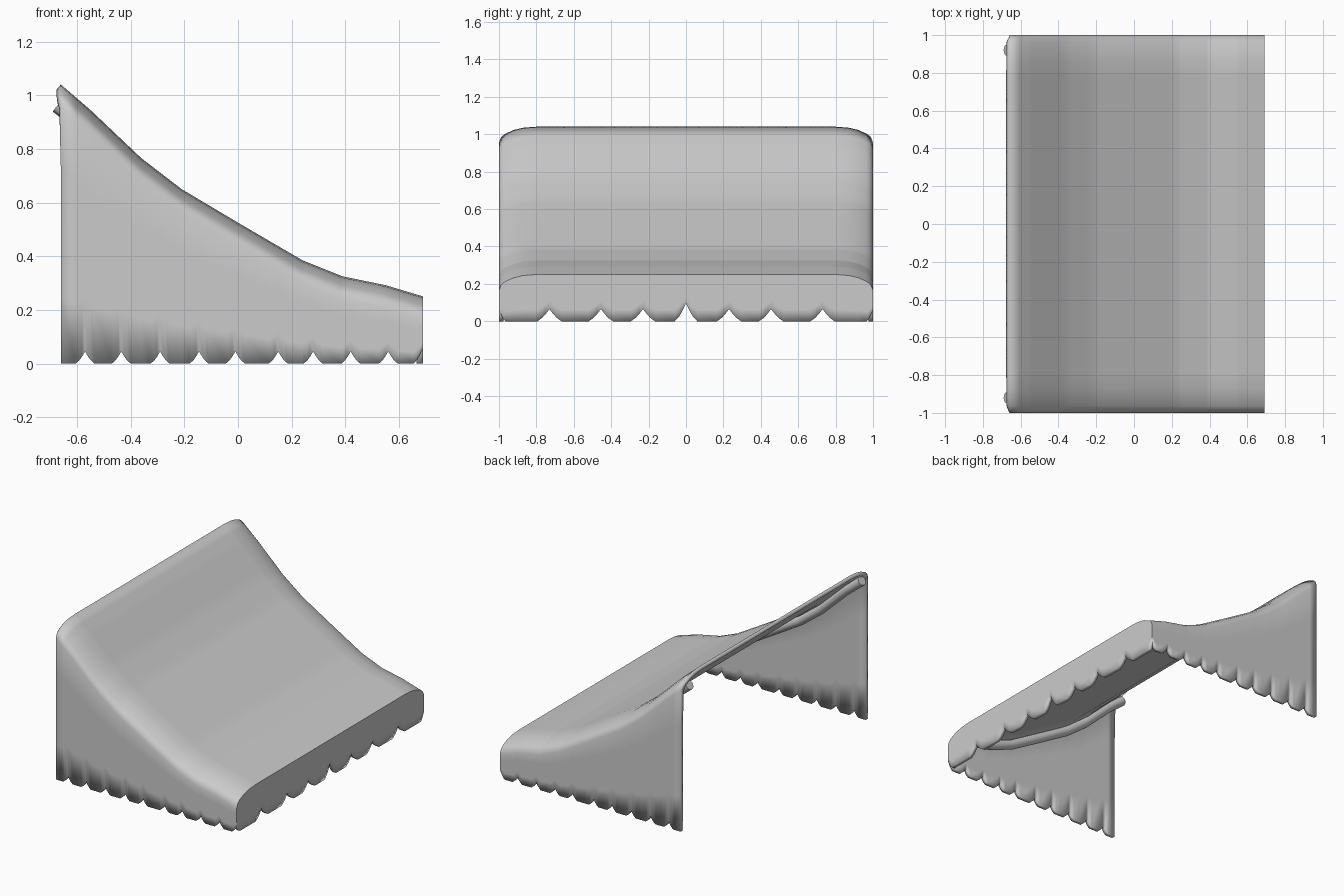
import bpy
import bmesh
import math

cube = bpy.data.objects.get("Cube")
if cube:
    bpy.data.objects.remove(cube, do_unlink=True)

BACK, FRONT, HALF = -0.66, 0.69, 1.0
SKIRT_ROWS = 4

# Slope of the cloth from the wall edge down to the front edge (x, z)
SLOPE = [(BACK, 1.04), (-0.55, 0.945), (-0.36, 0.765), (-0.21, 0.65), (0, 0.525),
         (0.24, 0.385), (0.39, 0.325), (0.55, 0.292), (FRONT, 0.25)]

# Scallop notches: (position, half width, height)
CORNER = (0.035, 0.06)
SIDE_NOTCHES = [(x, 0.035, 0.045) for x in
                (-0.57, -0.435, -0.29, -0.145, -0.01, 0.15, 0.28, 0.42, 0.56)]
SIDE_NOTCHES.append((FRONT, *CORNER))
FRONT_NOTCHES = [(0, 0.06, 0.095)]
for side in (-1, 1):
    FRONT_NOTCHES += [(side * y, 0.065, 0.065) for y in (0.23, 0.455, 0.73)]
    FRONT_NOTCHES.append((side * HALF, *CORNER))


def slope_height(x):
    for (x0, z0), (x1, z1) in zip(SLOPE, SLOPE[1:]):
        if x <= x1:
            return z0 + (z1 - z0) * (x - x0) / (x1 - x0)
    return SLOPE[-1][1]


def roof_height(x, y):
    """Cloth height, rounding over towards both sides."""
    t = min(max((abs(y) - 0.8) / 0.2, 0), 1)
    return slope_height(x) - 0.085 * (1 - math.sqrt(1 - t * t))


def hem(u, notches):
    """Height of the scalloped hem at position u."""
    return max(h * max(0, 1 - abs(u - c) / w) ** 1.4 for c, w, h in notches)


def samples(notches, extra, low, high):
    """Grid positions: dense around notches, plus the extra stations."""
    found = set(extra) | {low, high}
    for c, w, _ in notches:
        found |= {round(c + s * w * k, 4) for s in (-1, 1) for k in (0, 0.3, 0.6, 1)}
    kept = []
    for u in sorted(v for v in found if low <= v <= high):
        if not kept or u - kept[-1] > 0.002:
            kept.append(u)
    return kept


def add_grid(bm, rows):
    verts = [[bm.verts.new(p) for p in row] for row in rows]
    for a, b in zip(verts, verts[1:]):
        for i in range(len(a) - 1):
            bm.faces.new((a[i], b[i], b[i + 1], a[i + 1]))


def drop(x, y, bottom):
    """Column of points from the cloth edge down to the hem."""
    top = roof_height(x, y)
    return [(x, y, top + (bottom - top) * k / SKIRT_ROWS) for k in range(SKIRT_ROWS + 1)]


def smooth(obj, angle):
    bpy.ops.object.select_all(action='DESELECT')
    obj.select_set(True)
    bpy.context.view_layer.objects.active = obj
    bpy.ops.object.shade_smooth_by_angle(angle=math.radians(angle))


# Awning cloth: roof, two side skirts and the front valance as one shell
xs = samples(SIDE_NOTCHES, [p[0] for p in SLOPE], BACK, FRONT)
rounding = [s * y for s in (-1, 1) for y in (0.8, 0.87, 0.92, 0.97, 0.99)]
ys = samples(FRONT_NOTCHES, rounding, -HALF, HALF)

bm = bmesh.new()
add_grid(bm, [[(x, y, roof_height(x, y)) for y in ys] for x in xs])
for side in (-HALF, HALF):
    add_grid(bm, [drop(x, side, hem(x, SIDE_NOTCHES)) for x in xs])
add_grid(bm, [drop(FRONT, y, hem(y, FRONT_NOTCHES)) for y in ys])
bmesh.ops.remove_doubles(bm, verts=bm.verts, dist=0.0005)
bmesh.ops.recalc_face_normals(bm, faces=bm.faces)
bm.faces.ensure_lookup_table()
roof_face = max(bm.faces, key=lambda f: f.calc_center_median().z)
if roof_face.normal.z < 0:
    bmesh.ops.reverse_faces(bm, faces=bm.faces)
mesh = bpy.data.meshes.new("awning_cloth")
bm.to_mesh(mesh)
bm.free()
cloth = bpy.data.objects.new("awning_cloth", mesh)
bpy.context.collection.objects.link(cloth)
smooth(cloth, 40)
shell = cloth.modifiers.new("thickness", 'SOLIDIFY')
shell.thickness = 0.025
shell.offset = -1
shell.use_even_offset = True

# Support rods following the slope under each side of the cloth
rod_path = [(-0.67, 0.965)] + [(x, z - 0.075) for x, z in SLOPE[1:-1]] + [(0.62, 0.195)]
for name, side in (("back_support_rod", 1), ("front_support_rod", -1)):
    curve = bpy.data.curves.new(name, 'CURVE')
    curve.dimensions = '3D'
    curve.bevel_depth = 0.033
    curve.bevel_resolution = 2
    curve.use_fill_caps = True
    spline = curve.splines.new('POLY')
    spline.points.add(len(rod_path) - 1)
    for point, (x, z) in zip(spline.points, rod_path):
        point.co = (x, side * 0.92, z, 1)
    rod = bpy.data.objects.new(name, curve)
    bpy.context.collection.objects.link(rod)
